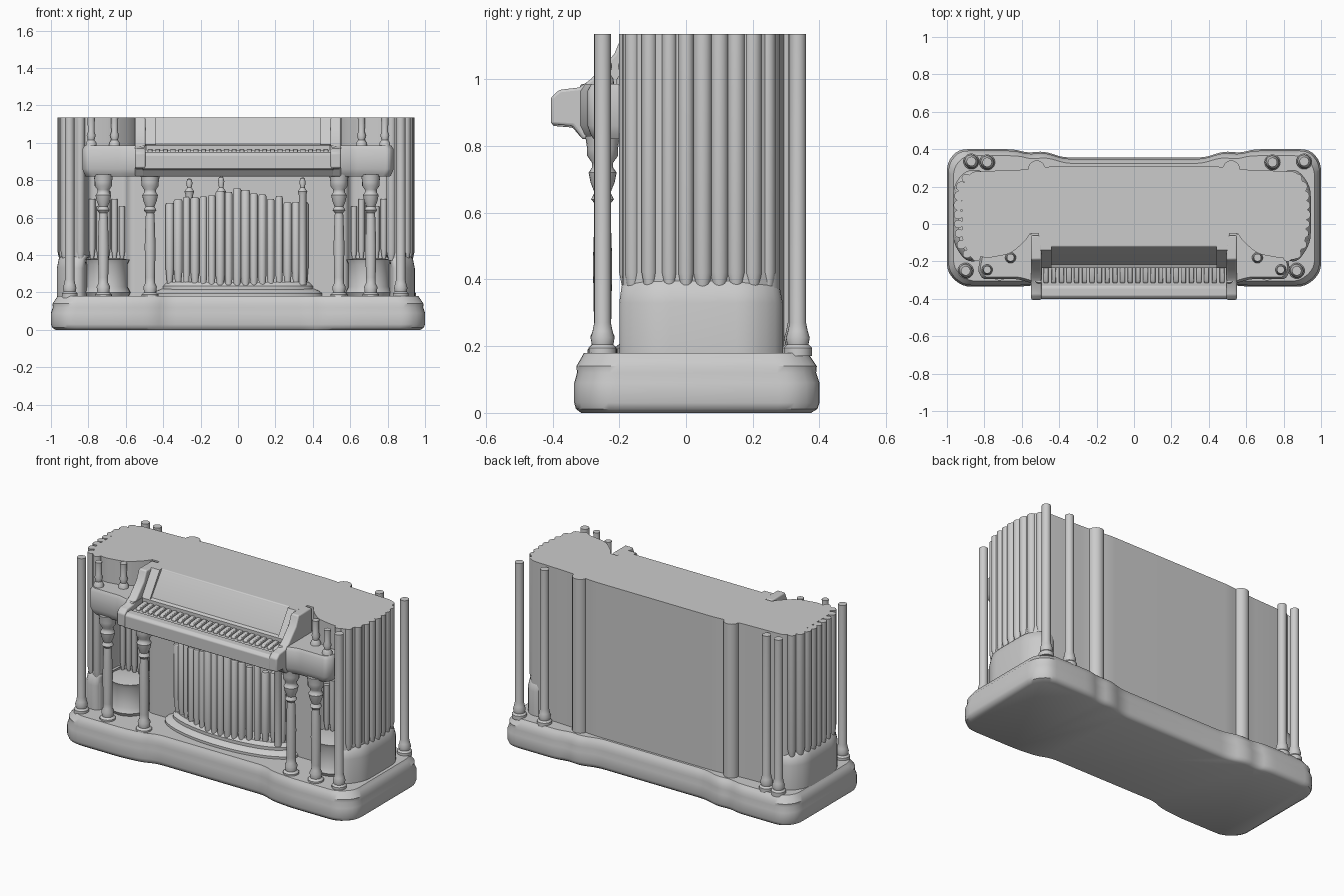
import bpy, bmesh, math, random
from mathutils import Vector

if "Cube" in bpy.data.objects:
    bpy.data.objects.remove(bpy.data.objects["Cube"])
random.seed(4)
TOP = 1.135


def finish(name, bm, angle=40):
    bmesh.ops.recalc_face_normals(bm, faces=bm.faces)
    me = bpy.data.meshes.new(name)
    bm.to_mesh(me)
    bm.free()
    ob = bpy.data.objects.new(name, me)
    bpy.context.collection.objects.link(ob)
    bpy.ops.object.select_all(action='DESELECT')
    bpy.context.view_layer.objects.active = ob
    ob.select_set(True)
    bpy.ops.object.shade_smooth_by_angle(angle=math.radians(angle))
    return ob


def bevel(ob, w, seg=3):
    m = ob.modifiers.new('round', 'BEVEL')
    m.width, m.segments, m.limit_method = w, seg, 'ANGLE'
    return ob


def skin(bm, rings):
    vs = [[bm.verts.new(p) for p in r] for r in rings]
    for a, b in zip(vs, vs[1:]):
        for i in range(len(a)):
            j = (i + 1) % len(a)
            bm.faces.new((a[i], a[j], b[j], b[i]))
    bm.faces.new(vs[0][::-1])
    bm.faces.new(vs[-1])


def loft(name, outline, levels, angle=40):
    """Stack a plan outline at (z, inset) levels."""
    hx = max(abs(p[0]) for p in outline)
    hy = max(abs(p[1]) for p in outline)
    bm = bmesh.new()
    skin(bm, [[(x * (1 - i / hx), y * (1 - i / hy), z) for x, y in outline] for z, i in levels])
    return finish(name, bm, angle)


def extrude_x(name, prof, x0, x1):
    bm = bmesh.new()
    skin(bm, [[(x, y, z) for y, z in prof] for x in (x0, x1)])
    return finish(name, bm)


def turned(name, x, y, prof, n=20):
    """Lathe (z, radius) profile around a vertical axis."""
    bm = bmesh.new()
    skin(bm, [[(x + r * math.cos(k * math.tau / n), y + r * math.sin(k * math.tau / n), z)
               for k in range(n)] for z, r in prof])
    return finish(name, bm)


def rounded(pts, r=0.05, n=4):
    """Round the corners of a plan polygon."""
    out = []
    for i, p in enumerate(pts):
        p, a, b = Vector(p), Vector(pts[i - 1]), Vector(pts[(i + 1) % len(pts)])
        s = p + (a - p).normalized() * min(r, (a - p).length * .45)
        e = p + (b - p).normalized() * min(r, (b - p).length * .45)
        for k in range(n + 1):
            t = k / n
            out.append(tuple((1 - t) ** 2 * s + 2 * t * (1 - t) * p + t * t * e))
    return out


def both(half):
    """Mirror a right-hand outline (front to back) to the left."""
    return half + [(-x, y) for x, y in reversed(half)]


# Moulded plinth with projecting corners
plinth = rounded(both([(.38, -.285), (.46, -.32), (.60, -.335), (.92, -.335), (1, -.26), (1, .33),
                       (.94, .40), (.64, .40), (.57, .38), (.48, .39), (.38, .355)]), .05)
loft('plinth', plinth, [(0, .025), (.012, .006), (.03, 0), (.09, 0), (.12, .01),
                        (.14, .008), (.165, .025), (.18, .035)])

# Case: recessed centre and alcoves, outer end towers
case = rounded(both([(.58, -.05), (.60, .0), (.80, .0), (.82, -.19), (.87, -.19), (.92, -.08),
                     (.92, .20), (.87, .28), (.60, .29), (.42, .31)]), .03)
loft('case', case, [(.17, 0), (TOP, 0)], 30)

for s in (-1, 1):
    dx = -.02 if s > 0 else -.003   # right end sits slightly further in
    # Flared foot below the end pipes
    foot = rounded([(s * .82, -.20), (s * .90 + dx, -.20), (s * .965 + dx, -.1), (s * .965 + dx, .2),
                    (s * .90 + dx, .29), (s * .80, .29)], .05)
    loft('end_foot', foot, [(.17, 0), (.33, 0), (.38, .01), (.40, .03)])
    # Ranks of end pipes
    path = [(.84, -.175), (.89, -.16), (.92, -.11), (.932, -.05), (.936, .0), (.936, .05),
            (.934, .10), (.93, .15), (.92, .20), (.895, .245)]
    for x, y in path:
        r = random.uniform(.022, .029)
        turned('end_pipe', s * x + dx, y, [(.37, r * .6), (.42, r), (TOP, r)], 14)
    # Rear pilaster
    turned('rear_pilaster', s * .52, .295, [(.17, .045), (TOP, .045)])
    # Alcove pedestal, bowed in plan, and small pipes standing behind it
    turned('alcove_pedestal', s * .70, -.06, [(.17, .11), (.20, .125), (.23, .11), (.35, .11),
                                             (.375, .12), (.385, .06)], 28)
    for k in range(5):
        x = s * (.62 + .04 * k)
        turned('alcove_pipe', x, -.015, [(.37, .008), (.43, .017), (.66 + .04 * (k % 3), .017)], 12)
    # Upper tower behind the console wing
    tower = rounded([(s * .54, -.03), (s * .58, -.09), (s * .66, -.16), (s * .80, -.185),
                     (s * .86, -.15), (s * .86, .02), (s * .54, .02)], .04)
    loft('upper_tower', tower, [(.82, 0), (TOP, 0)])
    # Console wing
    wing = rounded([(s * .50, -.33), (s * .62, -.295), (s * .81, -.295), (s * .835, -.25),
                    (s * .81, -.12), (s * .50, -.04)], .02)
    loft('console_wing', wing, [(.82, .02), (.835, .01), (.86, 0), (.965, 0), (.985, .012)])
    # Keyboard cheek
    bevel(extrude_x('keyboard_cheek', [(-.06, .82), (-.31, .82), (-.34, .86), (-.405, .865),
                                       (-.405, .945), (-.38, .968), (-.32, .975), (-.285, 1.0), (-.215, 1.075),
                                       (-.19, TOP), (-.06, TOP)],
                    s * .495, s * .55), .008)
    # Small turned posts above the wing
    for x, y in ((.66, -.18), (.785, -.245)):
        turned('upper_post', s * x, y, [(.97, .03), (1.0, .028), (1.015, .018), (1.04, .024),
                                        (1.06, .017), (TOP, .02)])

# Console: shelf, key bed, music desk in one profile
bevel(extrude_x('console', [(-.04, .82), (-.31, .82), (-.34, .855), (-.40, .86), (-.40, .935),
                            (-.385, .95), (-.34, .95), (-.335, .94), (-.225, .95), (-.215, 1.0),
                            (-.125, 1.125), (-.12, TOP), (-.04, TOP)], -.51, .51), .006)
# Raised frame below the music desk and its side rails
extrude_x('desk_ledge', [(-.20, .96), (-.235, .96), (-.235, .985), (-.20, 1.0)], -.49, .49)
for s in (-1, 1):
    extrude_x('desk_rail', [(-.20, .98), (-.235, .99), (-.14, TOP), (-.10, TOP)],
              s * .44, s * .50)
# Keys
for k in range(24):
    x = -.47 + k * .94 / 23
    bevel(extrude_x('key', [(-.23, .94), (-.315, .938), (-.315, .952), (-.30, .96), (-.23, .966)],
                    x - .013, x + .013), .004, 2)

# Bowed stand and apron under the front pipes
for name, rx, ry, levels in (('pipe_stand', .45, .16, [(.17, 0), (.195, 0), (.21, .02), (.22, .045)]),
                             ('pipe_apron', .40, .125, [(.2, 0), (.235, 0), (.255, .02)])):
    arc = [math.radians(-90 + 7.5 * k) for k in range(25)]
    loft(name, [(rx * math.sin(t), -.055 - ry * math.cos(t)) for t in arc], levels)
# Front display pipes, following the bow
for k in range(17):
    u = -1 + k / 8
    x = -.005 + .36 * u
    y = -.07 - .09 * (1 - u * u)
    top = .745 - .06 * abs(u) + random.uniform(-.02, .015)
    bot = .225 + .05 * u * u
    r = random.uniform(.019, .025)
    turned('front_pipe', x, y, [(bot - .03, .014), (bot + .06, r), (top - .01, r), (top, r * .8)], 14)
# Taller finial pipes
for x, z in ((-.26, .81), (.345, .815), (-.09, .82)):
    turned('finial_pipe', x, -.10, [(.24, .02), (.72, .02), (.74, .026), (.76, .012),
                                    (z - .025, .017), (z - .005, .012), (z, .004)], 14)

# Full-height corner columns on the plinth
for x, y in ((-.90, -.25), (.87, -.25), (-.87, .335), (-.785, .33), (.74, .33), (.91, .335)):
    turned('corner_column', x, y, [(.17, .042), (.195, .042), (.205, .032), (.225, .036),
                                   (.245, .03), (.27, .025), (TOP, .025)])
# Turned front legs carrying the console
for x in (-.72, -.47, .54, .71):
    turned('console_leg', x, -.25, [(.17, .045), (.19, .045), (.2, .032), (.23, .036), (.25, .026),
                                    (.28, .026), (.45, .029), (.60, .024), (.625, .022),
                                    (.64, .034), (.66, .024), (.69, .036), (.72, .042), (.735, .032),
                                    (.75, .032), (.77, .046), (.79, .046), (.83, .052)])
